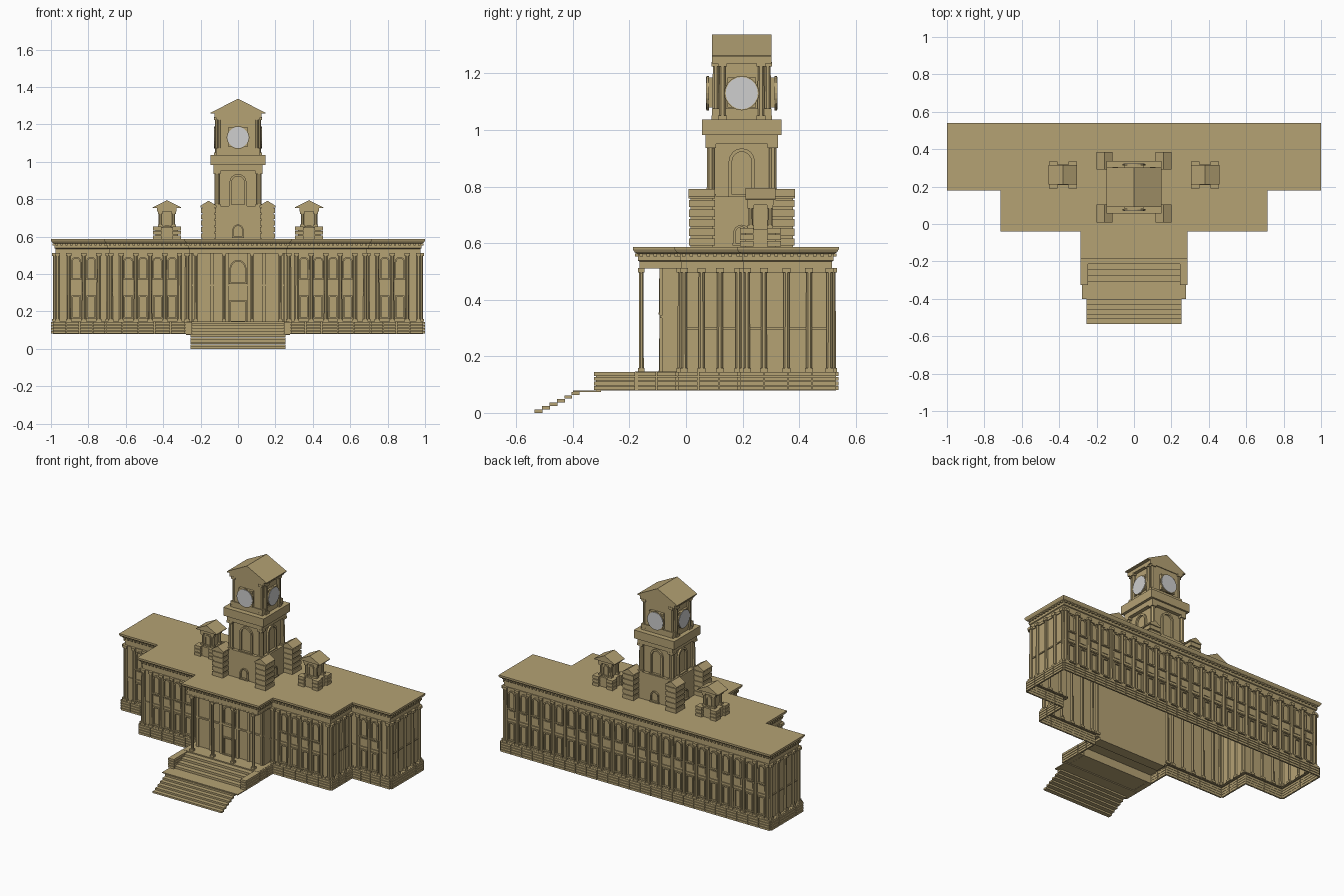
import bpy, bmesh, math
from mathutils import Matrix, Vector

if "Cube" in bpy.data.objects:
    bpy.data.objects.remove(bpy.data.objects["Cube"])


def material(name, rgb):
    m = bpy.data.materials.new(name)
    m.diffuse_color = (*rgb, 1)
    m.use_nodes = True
    m.node_tree.nodes["Principled BSDF"].inputs["Base Color"].default_value = m.diffuse_color
    return m


STONE = material("tan stone", (0.46, 0.36, 0.175))
DIAL = material("pale grey dial", (0.62, 0.62, 0.62))
parts = {}
ID = Matrix.Identity(4)


def part(name):
    if name not in parts:
        parts[name] = bmesh.new()
    return parts[name]


def frame(x, y, deg=0):
    """Wall frame: local x runs along the wall, local -y points outward."""
    return Matrix.Translation((x, y, 0)) @ Matrix.Rotation(math.radians(deg), 4, 'Z')


def box(name, x0, x1, y0, y1, z0, z1, f=ID):
    m = f @ Matrix.Translation(((x0 + x1) / 2, (y0 + y1) / 2, (z0 + z1) / 2)) \
        @ Matrix.Diagonal((abs(x1 - x0), abs(y1 - y0), z1 - z0, 1))
    bmesh.ops.create_cube(part(name), size=1, matrix=m)


def column(name, x, y, z0, z1, r, f=ID, sides=8):
    m = f @ Matrix.Translation((x, y, (z0 + z1) / 2)) @ Matrix.Rotation(math.pi / 8, 4, 'Z')
    bmesh.ops.create_cone(part(name), cap_ends=True, segments=sides, radius1=r, radius2=r * .93,
                          depth=z1 - z0, matrix=m)
    for a, b in ((z0, z0 + .014), (z1 - .016, z1)):
        box(name, x - r * 1.25, x + r * 1.25, y - r * 1.25, y + r * 1.25, a, b, f)


def opening(name, x, w, z0, z1, f, arch=True, t=.008, depth=.01):
    """Raised window or door surround with an optional round head, and a sill."""
    def path(h, top):
        if not arch:
            return [(-h, z0), (-h, top), (h, top), (h, z0)]
        c = top - h
        arc = [(-h * math.cos(a), c + h * math.sin(a)) for a in [math.pi * i / 8 for i in range(9)]]
        return [(-h, z0)] + arc + [(h, z0)]
    bm = part(name)
    rows = [[bm.verts.new(f @ Vector((x + px, y, pz))) for px, pz in path(h, top)]
            for h, top, y in ((w / 2 - t, z1 - t, 0), (w / 2 - t, z1 - t, -depth),
                              (w / 2, z1, -depth), (w / 2, z1, 0))]
    for a, b in zip(rows, rows[1:] + rows[:1]):
        for i in range(len(a) - 1):
            bm.faces.new((a[i], a[i + 1], b[i + 1], b[i]))
    box(name, x - w / 2 - .003, x + w / 2 + .003, -depth - .003, 0, z0 - .008, z0, f)


def gable(name, x0, x1, y0, y1, z0, z1, lip=.006):
    bm = part(name)
    prof = [(x0, z0), (x1, z0), (x1, z0 + lip), ((x0 + x1) / 2, z1), (x0, z0 + lip)]
    a, b = [[bm.verts.new((px, y, pz)) for px, pz in prof] for y in (y0, y1)]
    bm.faces.new(a)
    bm.faces.new(b[::-1])
    for i in range(5):
        j = (i + 1) % 5
        bm.faces.new((a[j], a[i], b[i], b[j]))


def outline(d, portico=True):
    """Building footprint, counter-clockwise, inset by d."""
    a, b, c = 1 - d, .715 - d, .285 - d
    bk, m, f, p = .54 - d, .18 + d, -.04 + d, -.188 + d
    right = ([(c, p), (c, f)] if portico else []) + [(b, f), (b, m), (a, m), (a, bk)]
    return right + [(-x, y) for x, y in reversed(right)]


def loft(name, profile, portico=True, cap=False):
    bm = part(name)
    rings = [[bm.verts.new((x, y, z)) for x, y in outline(d, portico)] for d, z in profile]
    for a, b in zip(rings, rings[1:]):
        for i in range(len(a)):
            j = (i + 1) % len(a)
            bm.faces.new((a[i], a[j], b[j], b[i]))
    if cap:
        bm.faces.new(rings[-1])


def edges(d):
    pts = outline(d)
    for p, q in zip(pts, pts[1:] + pts[:1]):
        v = Vector(q) - Vector(p)
        yield frame(*p, math.degrees(math.atan2(v.y, v.x))), v.length, (p[1] + q[1]) / 2


# Main shell: plinth, walls, entablature and flat roof
loft("plinth", [(.01, .08), (.01, .145), (.03, .145)])
loft("walls", [(.025, .14), (.025, .52)], portico=False)
loft("entablature", [(.03, .51), (.024, .51), (.024, .535), (.018, .538), (.018, .562),
                     (.006, .568), (.002, .575), (0, .578), (0, .587)], cap=True)
for f, n, ymid in edges(.018):
    k = round(n / .026)
    for i in range(k):
        u = (i + .5) * n / k
        box("dentils", u - .006, u + .006, -.01, .003, .552, .563, f)
# Coursed stone blocks on the plinth
for f, n, ymid in edges(.01):
    if ymid < -.17:
        continue
    k = max(1, round(n / .08))
    for row in range(4):
        z = .08 + row * .0165
        for i in range(k):
            box("plinth_blocks", i * n / k + .002, (i + 1) * n / k - .002, -.009, .002, z + .001, z + .0145, f)


# Window bays, pilasters and string courses on each facade
def facade(f, u0, u1, windows, pilasters):
    for u in windows:
        opening("upper_windows", u, .054, .375, .492, f)
        opening("lower_windows", u, .05, .168, .285, f, arch=False)
        box("spandrels", u - .022, u + .022, -.004, 0, .32, .358, f)
    for u in pilasters:
        column("pilasters", u, -.004, .145, .512, .0115, f)
    box("string_courses", u0, u1, -.006, 0, .295, .303, f)
    box("string_courses", u0, u1, -.006, 0, .495, .512, f)


mid_win, mid_pil = [.352, .43, .508, .586], [.272, .313, .391, .469, .547, .625, .68]
wing_win, wing_pil = [.785, .865], [.745, .825, .905, .965]
for s in (1, -1):
    facade(frame(0, -.015), *sorted((s * .25, s * .69)), [s * u for u in mid_win], [s * u for u in mid_pil])
    facade(frame(0, .205), *sorted((s * .69, s * .975)), [s * u for u in wing_win], [s * u for u in wing_pil])
    side = 90 * s
    facade(frame(s * .975, 0, side), *sorted((s * .205, s * .515)), [], [s * u for u in (.215, .275, .355, .435, .507)])
    facade(frame(s * .69, 0, side), *sorted((-s * .015, s * .205)), [], [s * u for u in (-.007, .055, .12, .185)])
facade(frame(0, .515, 180), -.975, .975, [(i - 10.5) * .0875 for i in range(22)],
       [(i - 11) * .0875 for i in range(23)])

# Entrance: wall, door, arched window, columns, floor and ceiling
box("entrance_wall", -.25, .25, -.085, -.016, .12, .515)
ent = frame(0, -.085)
opening("entrance_door", 0, .09, .15, .262, ent, arch=False)
opening("entrance_window", 0, .09, .355, .475, ent)
box("entrance_trim", -.25, .25, -.007, 0, .335, .345, ent)
for u in (-.235, -.14, -.06, .06, .14, .235):
    box("entrance_trim", u - .009, u + .009, -.009, 0, .145, .512, ent)
for u in (-.225, -.075, .075, .225):
    column("portico_columns", u, -.158, .145, .512, .0095)
box("portico_floor", -.275, .275, -.18, -.016, .135, .1455)
box("portico_ceiling", -.262, .262, -.165, -.016, .51, .518)

# Stairs: upper flight between cheek walls, landing, lower flight of thin treads
for i in range(4):
    box("upper_steps", -.246, .246, -.31 + i * .032, -.17, .08 + i * .0145, .0945 + i * .0145)
for s in (1, -1):
    box("stair_cheeks", *sorted((s * .248, s * .28)), -.318, -.17, .08, .144)
    for row in range(4):
        z = .08 + row * .0165
        box("stair_cheeks", *sorted((s * .245, s * .286)), -.325, -.18, z + .001, z + .0145)
box("landing", -.278, .278, -.40, -.30, .074, .08)
for i in range(6):
    box("lower_steps", -.253, .253, -.535 + i * .0262, -.507 + i * .0262, .0125 * i, .0125 * i + .0115)

# Tower base with four coursed corner piers
CY = .197
box("tower_base", -.13, .13, CY - .125, CY + .125, .58, .765)
for sx in (1, -1):
    for sy in (1, -1):
        cx, cy = sx * .1575, CY + sy * .141
        box("tower_piers", cx - .033, cx + .033, cy - .04, cy + .04, .58, .765)
        for i in range(5):
            z = .587 + i * .034
            box("tower_piers", cx - .039, cx + .039, cy - .046, cy + .046, z + .004, z + .03)
        gable("tower_pier_roofs", cx - .043, cx + .043, cy - .047, cy + .047, .757, .792, .008)

# Tower shaft, cornice and belfry; each face repeats by turning
box("tower_shaft", -.105, .105, CY - .105, CY + .105, .76, .96)
box("tower_cornice", -.13, .13, CY - .128, CY + .128, .95, .99)
box("tower_cornice", -.148, .148, CY - .14, CY + .14, .982, 1.037)
box("belfry", -.104, .104, CY - .1, CY + .1, 1.03, 1.262)
box("belfry", -.118, .118, CY - .106, CY + .106, 1.03, 1.075)
box("belfry_frieze", -.126, .126, CY - .105, CY + .105, 1.235, 1.262)
for s in (1, -1):
    for t in (1, -1):
        column("shaft_columns", s * .112, CY + t * .11, .76, .952, .015)
        column("belfry_columns", s * .112, CY + t * .068, 1.037, 1.24, .013)
        column("belfry_columns", s * .1, CY + t * .092, 1.037, 1.24, .012)
for q in range(4):
    turn = Matrix.Translation((0, CY, 0)) @ Matrix.Rotation(q * math.pi / 2, 4, 'Z')
    f = turn @ Matrix.Translation((0, -.105, 0))
    opening("tower_windows", 0, .092, .772, .935, f, t=.012, depth=.012)
    opening("tower_base_arches", 0, .06, .6, .665, turn @ Matrix.Translation((0, -.127, 0)))
    box("clock_mounts", -.05, .05, -.013, .01, 1.08, 1.185, f)
    m = f @ Matrix.Translation((0, -.015, 1.13)) @ Matrix.Rotation(math.pi / 2, 4, 'X')
    bmesh.ops.create_cone(part("clock_rims"), cap_ends=True, segments=20, radius1=.061, radius2=.061,
                          depth=.009, matrix=m)
    m = f @ Matrix.Translation((0, -.018, 1.13)) @ Matrix.Rotation(math.pi / 2, 4, 'X')
    bmesh.ops.create_cone(part("clock_dials"), cap_ends=True, segments=20, radius1=.057, radius2=.057,
                          depth=.008, matrix=m)
gable("tower_roof", -.146, .146, CY - .105, CY + .105, 1.257, 1.337)

# Two small roof turrets
for s in (1, -1):
    cx, cy = s * .38, .263
    box("turret_base", cx - .06, cx + .06, cy - .055, cy + .055, .58, .65)
    box("turret_body", cx - .03, cx + .03, cy - .036, cy + .036, .64, .76)
    box("turret_body", cx - .052, cx + .052, cy - .046, cy + .046, .735, .757)
    gable("turret_roof", cx - .076, cx + .076, cy - .053, cy + .053, .752, .795, .004)
    for sx in (1, -1):
        for sy in (1, -1):
            px, py = cx + sx * .052, cy + sy * .048
            for i in range(3):
                z = .587 + i * .023
                box("turret_piers", px - .022, px + .022, py - .024, py + .024, z + .001, z + .02)
            column("turret_columns", cx + sx * .036, cy + sy * .034, .65, .738, .009)
    for d in (0, 180):
        f = Matrix.Translation((cx, cy, 0)) @ Matrix.Rotation(math.radians(d), 4, 'Z')
        opening("turret_windows", 0, .04, .66, .725, f @ Matrix.Translation((0, -.036, 0)), t=.006, depth=.006)

# Turn every part into an object
for name, bm in parts.items():
    bmesh.ops.recalc_face_normals(bm, faces=bm.faces[:])
    me = bpy.data.meshes.new(name)
    bm.to_mesh(me)
    bm.free()
    me.materials.append(DIAL if name == "clock_dials" else STONE)
    bpy.context.scene.collection.objects.link(bpy.data.objects.new(name, me))
